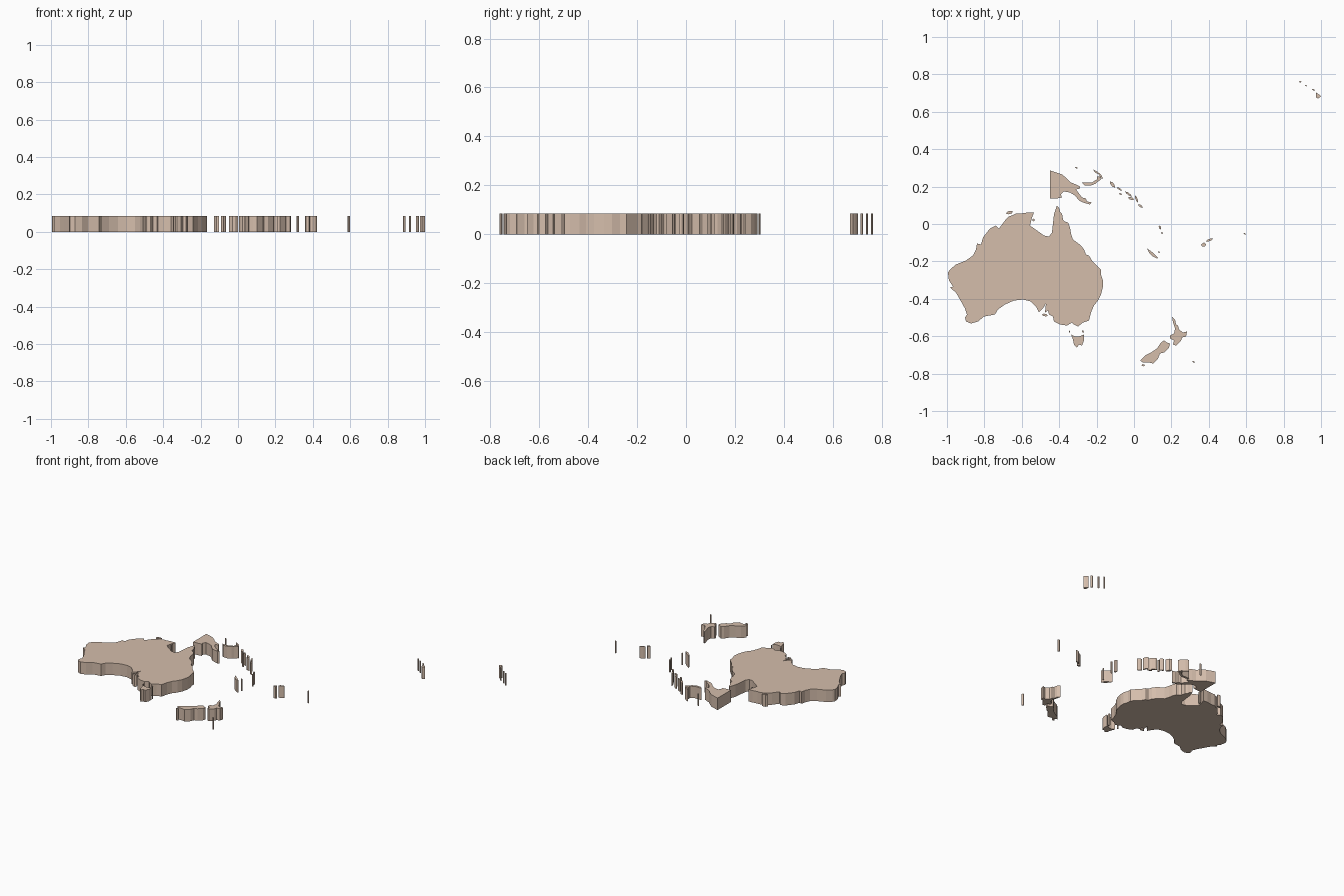
import bpy, bmesh

# Outlines are traced in chart units (x right, y down) and scaled to the model
ORIGIN_X, ORIGIN_Y, UNIT = 1134.0, 224.5, 187.0
HEIGHT = 0.085

land = bpy.data.materials.new("land")
land.diffuse_color = (0.66, 0.51, 0.41, 1)


def island(name, pts):
    """Extrude a closed coastline into a flat-topped slab."""
    bm = bmesh.new()
    verts = [bm.verts.new(((x - ORIGIN_X) / UNIT, (ORIGIN_Y - y) / UNIT, 0))
             for x, y in pts]
    base = bm.faces.new(verts)
    res = bmesh.ops.extrude_face_region(bm, geom=[base], use_keep_orig=True)
    top = [g for g in res["geom"] if isinstance(g, bmesh.types.BMVert)]
    bmesh.ops.translate(bm, verts=top, vec=(0, 0, HEIGHT))
    bmesh.ops.recalc_face_normals(bm, faces=bm.faces)
    mesh = bpy.data.meshes.new(name)
    bm.to_mesh(mesh)
    bm.free()
    mesh.materials.append(land)
    bpy.context.collection.objects.link(bpy.data.objects.new(name, mesh))


def islet(name, x0, y0, x1, y1, w):
    """Small elongated island from one end to the other, w wide."""
    dx, dy = x1 - x0, y1 - y0
    n = (dx * dx + dy * dy) ** 0.5
    px, py = -dy / n * w / 2, dx / n * w / 2
    at = lambda t, s: (x0 + dx * t + px * s, y0 + dy * t + py * s)
    island(name, [at(0, 0), at(0.25, 0.9), at(0.75, 1), at(1, 0),
                  at(0.7, -0.9), at(0.3, -1)])


# Mainland: north cape, down the east coast, along the south, up the west
island("mainland", [
    (1057, 206), (1059, 208), (1060, 212), (1062, 214), (1063, 220),
    (1065, 222), (1068, 223), (1070, 228), (1071, 234), (1073, 240),
    (1077, 243), (1081, 246), (1084, 250), (1086, 255), (1089, 256),
    (1092, 261), (1097, 266), (1101, 270), (1101, 275), (1103, 281),
    (1103, 287), (1101, 295), (1098, 301), (1094, 306), (1091, 313),
    (1089, 321), (1083, 323), (1078, 327), (1074, 325), (1072, 323),
    (1067, 326), (1060, 325), (1054, 322), (1053, 317), (1049, 315),
    (1048, 311), (1045, 313), (1046, 304), (1043, 309), (1039, 313),
    (1036, 307), (1031, 302), (1023, 300), (1014, 301), (1005, 305),
    (998, 310), (995, 315), (984, 317), (978, 322), (971, 324),
    (966, 322), (965, 318), (967, 315), (965, 309), (960, 300),
    (956, 293), (950, 288), (953, 287), (949, 281), (948, 273),
    (950, 270), (956, 265), (966, 261), (973, 256), (976, 250),
    (977, 244), (981, 245), (983, 238), (990, 229), (996, 226),
    (999, 229), (1004, 227)][:71] + [
    (1005, 221), (1009, 217), (1012, 216), (1016, 214), (1021, 214),
    (1028, 213), (1034, 213), (1032, 218), (1030, 226), (1037, 231),
    (1044, 236), (1049, 237), (1052, 233), (1053, 224), (1054, 215)])
islet("north_coast_island", 1006, 214, 1013, 212, 3)
islet("gulf_island", 1033, 219, 1034, 222, 2)
islet("south_coast_island", 1042, 315, 1048, 316, 2.5)

# Southern island and its strait islets
island("southern_island", [
    (1071, 335), (1075, 337), (1079, 337), (1084, 335), (1084, 341),
    (1082, 346), (1079, 345), (1077, 348), (1074, 345), (1073, 340)])
islet("strait_islet_west", 1069, 331, 1070, 333, 1.2)
islet("strait_islet_east", 1082, 331, 1084, 333, 1.5)

# Northern half-island with a straight western border
island("northern_land", [
    (1050, 171), (1056, 173), (1062, 175), (1067, 179), (1071, 183),
    (1076, 185), (1080, 187), (1080, 189), (1076, 190), (1079, 194),
    (1082, 198), (1086, 199), (1087, 202), (1092, 203), (1090, 205),
    (1083, 203), (1079, 201), (1075, 196), (1070, 193), (1064, 192),
    (1061, 195), (1062, 198), (1057, 199), (1050, 199)])
island("crescent_island", [
    (1082, 183), (1087, 183), (1092, 183), (1095, 181), (1097, 180),
    (1097, 177), (1100, 177), (1101, 180), (1098, 182), (1096, 184),
    (1091, 186), (1085, 186)])
island("crescent_tip", [
    (1093, 170), (1097, 172), (1101, 175), (1103, 179), (1101, 179),
    (1099, 175), (1095, 173)])

# Small islands: end point, end point, width
small = [
    ("far_north_islet", 1075, 168, 1078, 168.5, 1.3),
    ("chain_island_1", 1110, 182, 1115, 188, 3),
    ("chain_island_2", 1117, 188, 1122, 191, 1.8),
    ("chain_island_3", 1125, 192, 1132, 197, 2),
    ("chain_island_4", 1119, 194, 1122, 195, 1.5),
    ("chain_island_5", 1128, 198, 1134, 200, 2.5),
    ("chain_island_6", 1135, 196, 1138, 203, 2),
    ("chain_island_7", 1138, 205, 1143, 208, 2),
    ("coral_island_1", 1159, 226, 1161, 230, 2.2),
    ("coral_island_2", 1161, 233, 1163, 234, 1.5),
    ("coral_island_3", 1158, 252, 1160, 253, 1.3),
    ("reef_island_east", 1206, 242, 1213, 239, 2.2),
    ("central_islet", 1243.5, 233.5, 1246, 235, 1.3),
    ("remote_islet", 1192.5, 361.5, 1195, 363, 1.5),
    ("volcanic_island_1", 1299, 82, 1301.5, 82.5, 1.4),
    ("volcanic_island_2", 1305, 85.5, 1307, 86.5, 1.2),
    ("volcanic_island_3", 1312, 89.5, 1315, 91, 1.4),
    ("southern_tip_islet", 1141.5, 365.5, 1145, 366, 2)]
for spec in small:
    islet(*spec)

island("long_island", [
    (1147, 249), (1150, 251), (1154, 254), (1158, 258), (1157, 259),
    (1153, 257), (1149, 253)])
island("reef_island_west", [
    (1201, 245), (1204, 243), (1206, 245), (1205, 247), (1202, 247)])
island("volcanic_island_large", [
    (1316, 93), (1319, 95), (1321, 97), (1318, 99), (1316, 98)])

# Twin southeastern islands
island("twin_island_north", [
    (1172, 317), (1175, 320), (1176, 325), (1178, 326), (1179, 330),
    (1183, 333), (1187, 332), (1186, 337), (1182, 338), (1181, 341),
    (1176, 346), (1173, 345), (1174, 341), (1170, 339), (1170, 336),
    (1174, 334), (1175, 329), (1173, 323)])
island("twin_island_south", [
    (1164, 341), (1167, 343), (1170, 344), (1169, 348), (1164, 353),
    (1160, 354), (1158, 359), (1153, 364), (1149, 363), (1143, 363),
    (1140, 361), (1145, 356), (1151, 353), (1157, 349), (1161, 343)])
